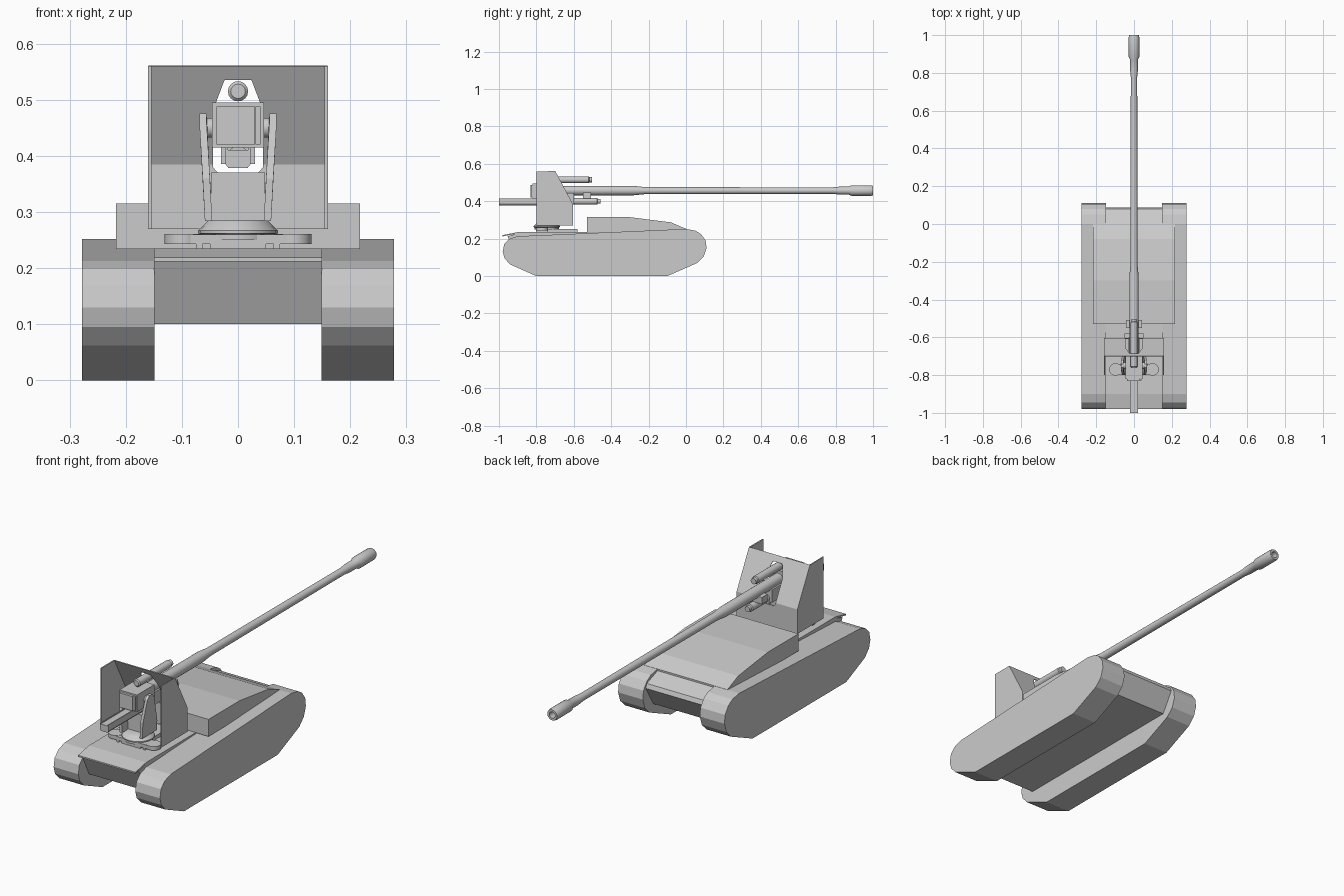
import bpy, bmesh, math
from mathutils import Vector

if "Cube" in bpy.data.objects:
    bpy.data.objects.remove(bpy.data.objects["Cube"])


def finish(name, bm, smooth=False):
    bmesh.ops.recalc_face_normals(bm, faces=bm.faces)
    me = bpy.data.meshes.new(name)
    bm.to_mesh(me)
    bm.free()
    ob = bpy.data.objects.new(name, me)
    bpy.context.collection.objects.link(ob)
    if smooth:
        bpy.ops.object.select_all(action='DESELECT')
        bpy.context.view_layer.objects.active = ob
        ob.select_set(True)
        bpy.ops.object.shade_smooth_by_angle(angle=math.radians(35))
    return ob


def prism(name, rings):
    """Solid between two matching outlines."""
    bm = bmesh.new()
    a, b = [[bm.verts.new(p) for p in r] for r in rings]
    n = len(a)
    bm.faces.new(a)
    bm.faces.new(b[::-1])
    for i in range(n):
        bm.faces.new((a[i], b[i], b[(i + 1) % n], a[(i + 1) % n]))
    return finish(name, bm)


def side_profile(name, pts, x0, x1):
    return prism(name, [[(x, y, z) for y, z in pts] for x in (x0, x1)])


def box(name, x0, x1, y0, y1, z0, z1):
    return side_profile(name, [(y0, z0), (y1, z0), (y1, z1), (y0, z1)], x0, x1)


def lathe(name, pts, centre, axis='Y', n=20):
    """Revolve (radius, distance) points around an axis through centre."""
    bm = bmesh.new()
    rings = []
    for r, d in pts:
        ring = []
        for i in range(n):
            t = 2 * math.pi * i / n
            u, v = r * math.cos(t), r * math.sin(t)
            off = {'Y': (u, d, v), 'Z': (u, v, d), 'X': (d, u, v)}[axis]
            ring.append(bm.verts.new(Vector(centre) + Vector(off)))
        rings.append(ring)
    for a, b in zip(rings, rings[1:]):
        for i in range(n):
            bm.faces.new((a[i], a[(i + 1) % n], b[(i + 1) % n], b[i]))
    bm.faces.new(rings[0])
    bm.faces.new(rings[-1])
    return finish(name, bm, True)


# Tracks
track = [(-.80, 0), (-.10, 0), (.06, .07), (.095, .105), (.11, .15), (.105, .19),
         (.08, .225), (.05, .243), (0, .252), (-.90, .213), (-.945, .198), (-.972, .17),
         (-.98, .13), (-.97, .095), (-.94, .062)]
for s, side in ((-1, "left"), (1, "right")):
    side_profile(side + "_track", track, s * .149, s * .278)

# Hull between the tracks, deck sheet and engine cover
side_profile("hull", [(-.90, .10), (.03, .10), (.088, .195), (.08, .215), (0, .245),
                      (-.50, .23), (-.90, .229), (-.955, .212)], -.15, .15)
side_profile("front_deck", [(-.98, .212), (-.90, .228), (-.53, .228), (-.53, .235),
                            (-.90, .235), (-.98, .219)], -.15, .15)
side_profile("engine_cover", [(-.53, .234), (0, .235), (0, .253), (-.08, .287),
                              (-.30, .315), (-.53, .315)], -.217, .217)

# Gun base: cross platform with round pads, feet, turntable cone
box("base_crossbar", -.10, .10, -.80, -.74, .243, .26)
box("base_spine", -.05, .05, -.80, -.58, .235, .252)
for s, side in ((-1, "left"), (1, "right")):
    lathe(side + "_base_pad", [(.033, .243), (.033, .261)], (s * .098, -.77, 0), 'Z', 16)
    box(side + "_foot", s * .063, s * .075, -.80, -.74, .234, .244)
lathe("turntable", [(.065, .25), (.065, .26), (.071, .262), (.071, .267), (.055, .283),
                    (.05, .286)], (0, -.745, 0), 'Z', 20)

# Carriage: central pedestal and flared arms
box("pedestal", -.048, .048, -.755, -.70, .283, .37)
for s, side in ((-1, "left"), (1, "right")):
    outline = [(-.80, .284, .046), (-.69, .284, .046), (-.69, .33, .048), (-.725, .46, .056),
               (-.74, .475, .056), (-.76, .475, .056), (-.775, .46, .056), (-.80, .36, .05)]
    prism(side + "_carriage_arm", [[(s * (x + w), y, z) for y, z, x in outline]
                                   for w in (0, .013)])
lathe("trunnion", [(.018, -.06), (.018, .06)], (0, -.75, .45), 'X', 14)

# Shield: bent front plate with side wings, cut out around the gun
bm = bmesh.new()
front = [(-.607, .27), (-.607, .385), (-.70, .56)]
L, R = [[bm.verts.new((x, y, z)) for y, z in front] for x in (-.157, .157)]
for a, b, c, d in ((L[0], R[0], R[1], L[1]), (L[1], R[1], R[2], L[2])):
    bm.faces.new((a, b, c, d))
for col, x in ((L, -.157), (R, .157)):
    lo, hi = bm.verts.new((x, -.80, .27)), bm.verts.new((x, -.80, .56))
    bm.faces.new((col[0], col[1], col[2], hi, lo))
shield = finish("gun_shield", bm)
solid = shield.modifiers.new("thickness", 'SOLIDIFY')
solid.thickness = .006
solid.offset = 0
cutter = prism("shield_cutter", [[(x, y, z) for x, z in
                                  ((-.036, .37), (.036, .37), (.045, .38), (.045, .48),
                                   (.024, .535), (-.024, .535), (-.045, .48), (-.045, .38))]
                                 for y in (-.79, -.5)])
cut = shield.modifiers.new("gun_slot", 'BOOLEAN')
cut.object = cutter
cut.operation = 'DIFFERENCE'
bpy.context.view_layer.objects.active = shield
for m in ("thickness", "gun_slot"):
    bpy.ops.object.modifier_apply(modifier=m)
bpy.data.objects.remove(cutter)

# Barrel with hollow muzzle brake
lathe("barrel", [(.025, -.72), (.025, -.28), (.019, -.22), (.017, .78), (.021, .82),
                 (.021, .87), (.028, .885), (.028, .99), (.025, 1.0), (.015, 1.0),
                 (.015, .93)], (0, 0, .457))

# Breech block with recessed rear face and side lever
box("breech_block", -.046, .046, -.82, -.69, .415, .495)
box("breech_face", -.038, .03, -.832, -.815, .42, .488)
box("breech_lever", .031, .04, -.828, -.815, .42, .488)

# Recoil cylinders above and below
lathe("upper_recoil_cylinder", [(.013, -.76), (.018, -.755), (.018, -.52), (.014, -.517),
                                (.014, -.503)], (0, 0, .515), n=16)
lathe("lower_recoil_cylinder", [(.018, -.74), (.018, -.475), (.013, -.472),
                                (.013, -.457)], (0, 0, .40), n=16)
box("cradle", -.03, .03, -.72, -.60, .385, .445)
box("barrel_collar", -.042, .042, -.55, -.507, .416, .448)

# Loading tray: thin-walled channel running back from the breech
prism("loading_tray", [[(x, y, z) for x, z in
                        ((-.022, .415), (-.022, .385), (-.017, .378), (.017, .378), (.022, .385),
                         (.022, .415), (.018, .415), (.018, .41), (-.018, .41), (-.018, .415))]
                       for y in (-1.0, -.70)])
